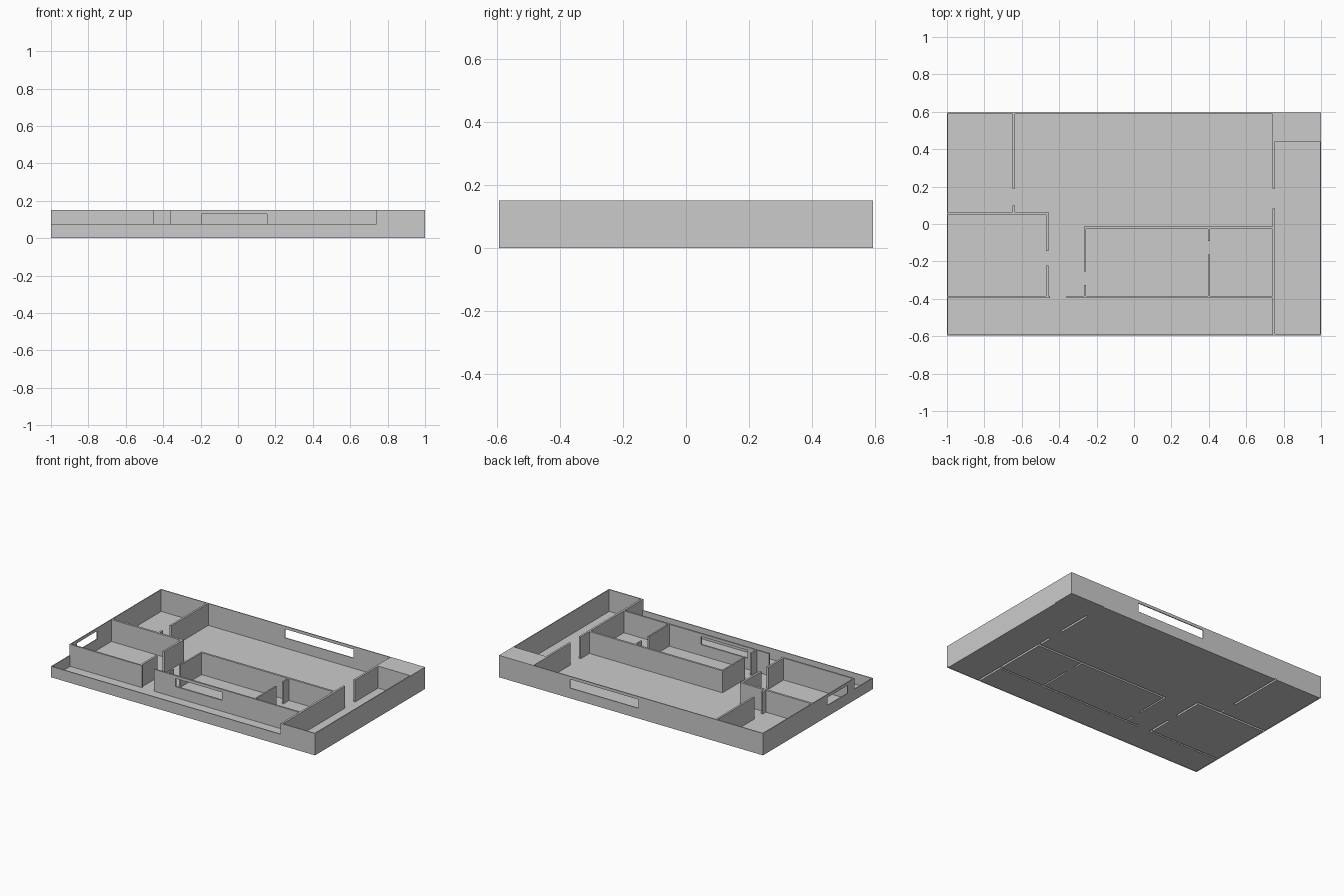
import bpy, bmesh

if "Cube" in bpy.data.objects:
    bpy.data.objects.remove(bpy.data.objects["Cube"])

X, Y, T = 1.0, 0.595, 0.006      # outer half sizes, outer wall thickness
H, LOW = 0.15, 0.075             # full and balcony wall heights
HEAD = 0.13                      # window head height

# Wall footprints: part, x0, x1, y0, y1, height (later entries override earlier ones)
plan = [
    # outer shell, low around the front balcony
    ("outer_wall", -X, X, Y - T, Y, H),
    ("outer_wall", X - T, X, -Y, Y, H),
    ("outer_wall", -X, -X + T, -0.396, Y, H),
    ("outer_wall", 0.74, X, -Y, -Y + T, H),
    ("balcony_parapet", -X, 0.74, -Y, -Y + T, LOW),
    ("balcony_parapet", -X, -X + T, -Y, -0.396, LOW),
    # facade behind the balcony, either side of the door
    ("facade_wall", -X, -0.45, -0.396, -0.385, H),
    ("facade_wall", -0.36, 0.74, -0.396, -0.385, H),
    # back left partition
    ("partition_wall", -0.65, -0.637, 0.19, Y, H),
    ("partition_wall", -0.65, -0.637, 0.05, 0.10, H),
    # left room
    ("partition_wall", -X, -0.456, 0.05, 0.065, H),
    ("partition_wall", -0.47, -0.456, -0.145, 0.065, H),
    ("partition_wall", -0.47, -0.456, -0.396, -0.222, H),
    # middle rooms
    ("partition_wall", -0.267, 0.74, -0.027, -0.013, H),
    ("partition_wall", -0.267, -0.257, -0.255, -0.013, H),
    ("partition_wall", -0.267, -0.257, -0.396, -0.325, H),
    ("partition_wall", 0.396, 0.406, -0.09, -0.013, H),
    ("partition_wall", 0.396, 0.406, -0.396, -0.163, H),
    # right corridor
    ("partition_wall", 0.74, 0.754, 0.19, Y, H),
    ("partition_wall", 0.74, 0.754, -Y, 0.083, H),
    # solid corner
    ("corner_block", 0.74, X, 0.44, Y, H),
]
# Windows: part, x0, x1, y0, y1, sill height
windows = [
    ("back_window", -0.055, 0.462, Y - T, Y, 0.07),
    ("left_window", -X, -X + T, -0.32, -0.10, LOW),
    ("front_window", -0.195, 0.155, -0.396, -0.385, LOW),
]
plan += [("window_sill",) + w[1:] for w in windows]

# Split the plan into cells along every wall line
xs = sorted({round(v, 4) for p in plan for v in p[1:3]})
ys = sorted({round(v, 4) for p in plan for v in p[3:5]})


def cell(i, j):
    """Part name and height of a plan cell."""
    if not (0 <= i < len(xs) - 1 and 0 <= j < len(ys) - 1):
        return None, 0.0
    cx, cy = (xs[i] + xs[i + 1]) / 2, (ys[j] + ys[j + 1]) / 2
    for name, x0, x1, y0, y1, h in reversed(plan):
        if x0 < cx < x1 and y0 < cy < y1:
            return name, h
    return "floor", 0.0


meshes = {}


def quad(name, pts):
    bm = meshes.setdefault(name, bmesh.new() if name not in meshes else None)
    bm.faces.new([bm.verts.new(p) for p in pts])


# Raise each cell to its height; walls stay hollow underneath
for i in range(len(xs) - 1):
    for j in range(len(ys) - 1):
        name, h = cell(i, j)
        a, b, c, d = xs[i], xs[i + 1], ys[j], ys[j + 1]
        ring = [(a, c), (b, c), (b, d), (a, d)]
        quad(name, [(x, y, h) for x, y in ring])
        if name == "corner_block":
            quad("floor", [(x, y, 0) for x, y in ring])
        for k, (di, dj) in enumerate([(0, -1), (1, 0), (0, 1), (-1, 0)]):
            low = cell(i + di, j + dj)[1]
            if h > low:
                p, q = ring[k], ring[(k + 1) % 4]
                quad(name, [(*p, low), (*q, low), (*q, h), (*p, h)])


def finish(name, bm):
    bmesh.ops.remove_doubles(bm, verts=bm.verts, dist=1e-5)
    me = bpy.data.meshes.new(name)
    bm.to_mesh(me)
    bm.free()
    bpy.context.collection.objects.link(bpy.data.objects.new(name, me))


for name, bm in meshes.items():
    finish(name, bm)

# Lintels closing the wall above each window
for name, x0, x1, y0, y1, sill in windows:
    bm = bmesh.new()
    bmesh.ops.create_cube(bm, size=1)
    bmesh.ops.scale(bm, verts=bm.verts, vec=(x1 - x0, y1 - y0, H - HEAD))
    bmesh.ops.translate(bm, verts=bm.verts,
                        vec=((x0 + x1) / 2, (y0 + y1) / 2, (H + HEAD) / 2))
    finish(name + "_lintel", bm)
